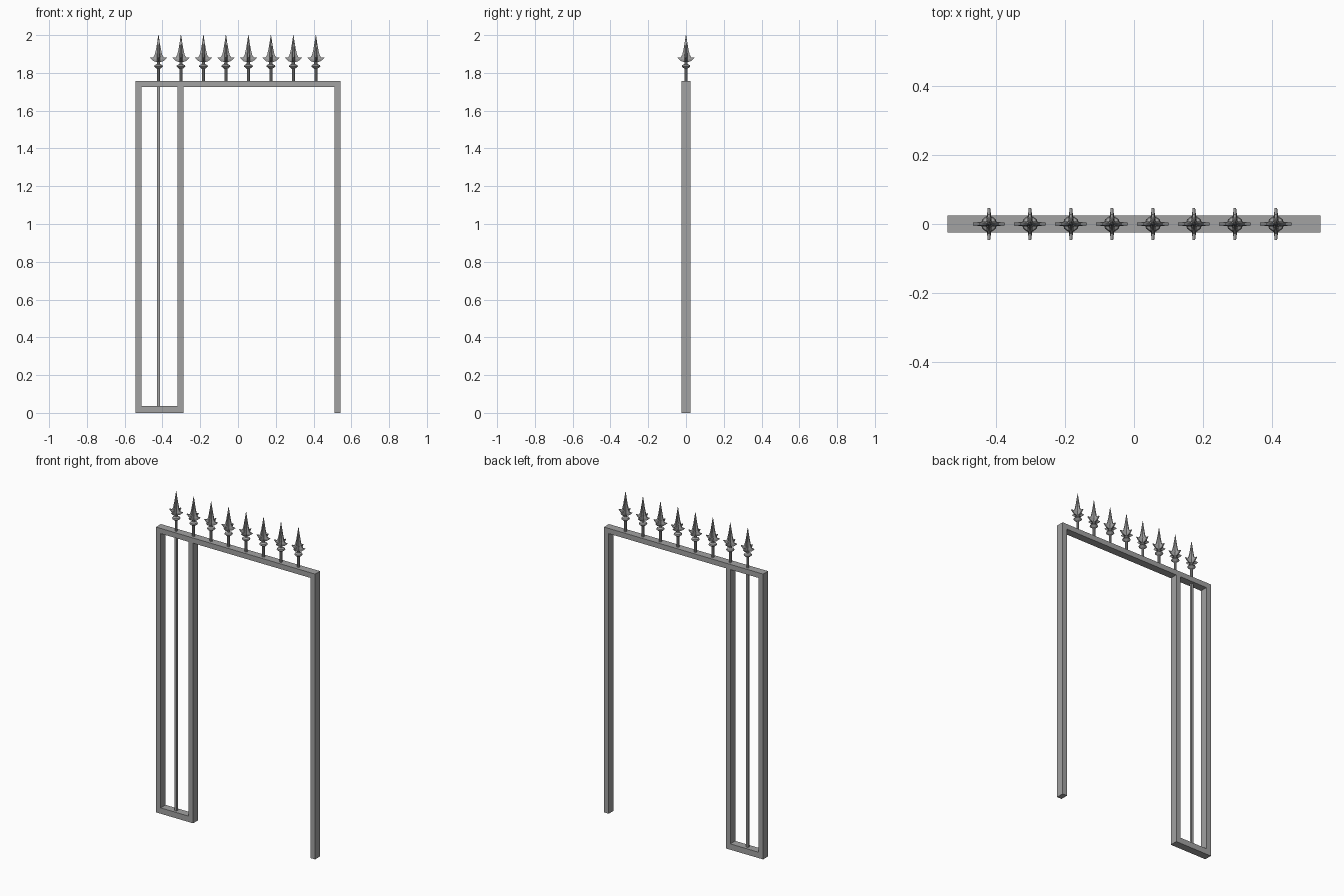
import bpy, bmesh, math
from mathutils import Matrix, Vector

if "Cube" in bpy.data.objects:
    bpy.data.objects.remove(bpy.data.objects["Cube"])

iron = bpy.data.materials.new("grey iron")
iron.use_nodes = True
colour = (0.36, 0.36, 0.36, 1)
iron.diffuse_color = colour
iron.node_tree.nodes["Principled BSDF"].inputs["Base Color"].default_value = colour

HALF, DEPTH, BAR = 0.542, 0.048, 0.032
BEAM_TOP, BEAM_LOW = 1.757, 1.725
SPACING, FIRST = 0.119, -0.421


def finish(name, bm):
    bmesh.ops.recalc_face_normals(bm, faces=bm.faces)
    mesh = bpy.data.meshes.new(name)
    bm.to_mesh(mesh)
    bm.free()
    mesh.materials.append(iron)
    obj = bpy.data.objects.new(name, mesh)
    bpy.context.collection.objects.link(obj)
    return obj


def box(name, x0, x1, z0, z1, depth=DEPTH):
    bm = bmesh.new()
    bmesh.ops.create_cube(bm, size=1)
    bmesh.ops.scale(bm, vec=(x1 - x0, depth, z1 - z0), verts=bm.verts)
    bmesh.ops.translate(bm, vec=((x0 + x1) / 2, 0, (z0 + z1) / 2), verts=bm.verts)
    return finish(name, bm)


def skin(bm, rings):
    """Join equal rings of points into a capped tube."""
    rings = [[bm.verts.new(p) for p in ring] for ring in rings]
    count = len(rings[0])
    for low, high in zip(rings, rings[1:]):
        for i in range(count):
            j = (i + 1) % count
            bm.faces.new((low[i], low[j], high[j], high[i]))
    bm.faces.new(rings[0])
    bm.faces.new(rings[-1])


def lathe(bm, profile, sides):
    """Turn (radius, height) pairs around the z axis."""
    skin(bm, [[(r * math.cos(math.tau * i / sides), r * math.sin(math.tau * i / sides), z)
               for i in range(sides)] for r, z in profile])


def blade(bm, sections, angle):
    """Leaf with a thick spine and blunt edges, from (half width, edge z, spine z, half thickness)."""
    turn = Matrix.Rotation(angle, 3, 'Z')
    rings = []
    for w, edge, spine, thick in sections:
        e = thick * 0.4
        points = ((-w, -e, edge), (0, -thick, spine), (w, -e, edge),
                  (w, e, edge), (0, thick, spine), (-w, e, edge))
        rings.append([turn @ Vector(p) for p in points])
    skin(bm, rings)


# Frame: tall posts, top beam and the narrow side panel
box("right_post", -HALF, -HALF + BAR, 0, BEAM_LOW)
box("left_post", HALF - BAR, HALF, 0, BEAM_LOW)
box("top_beam", -HALF, HALF, BEAM_LOW, BEAM_TOP)
box("panel_post", -0.319, -0.289, 0, BEAM_LOW)
box("panel_bottom_rail", -HALF + BAR, -0.319, 0, 0.036)
box("panel_rod", FIRST - 0.007, FIRST + 0.007, 0.036, BEAM_LOW, 0.014)

# Spear finials: stem, turned collar and two crossed barbed blades
stem = [(0.008, BEAM_TOP), (0.008, 1.821), (0.013, 1.825), (0.024, 1.834),
        (0.021, 1.841), (0.009, 1.847), (0.008, 1.872), (0.012, 1.89)]
leaf = [(0.009, 1.857, 1.857, 0.008), (0.024, 1.861, 1.86, 0.009),
        (0.034, 1.869, 1.864, 0.009), (0.046, 1.881, 1.868, 0.009),
        (0.028, 1.882, 1.88, 0.009), (0.02, 1.895, 1.895, 0.009),
        (0.013, 1.925, 1.925, 0.007), (0.007, 1.96, 1.96, 0.005),
        (0.001, 2.0, 2.0, 0.001)]
for n in range(8):
    bm = bmesh.new()
    lathe(bm, stem, 10)
    blade(bm, leaf, 0)
    blade(bm, leaf, math.pi / 2)
    spear = finish("spear_finial_%d" % (n + 1), bm)
    spear.location.x = FIRST + n * SPACING
